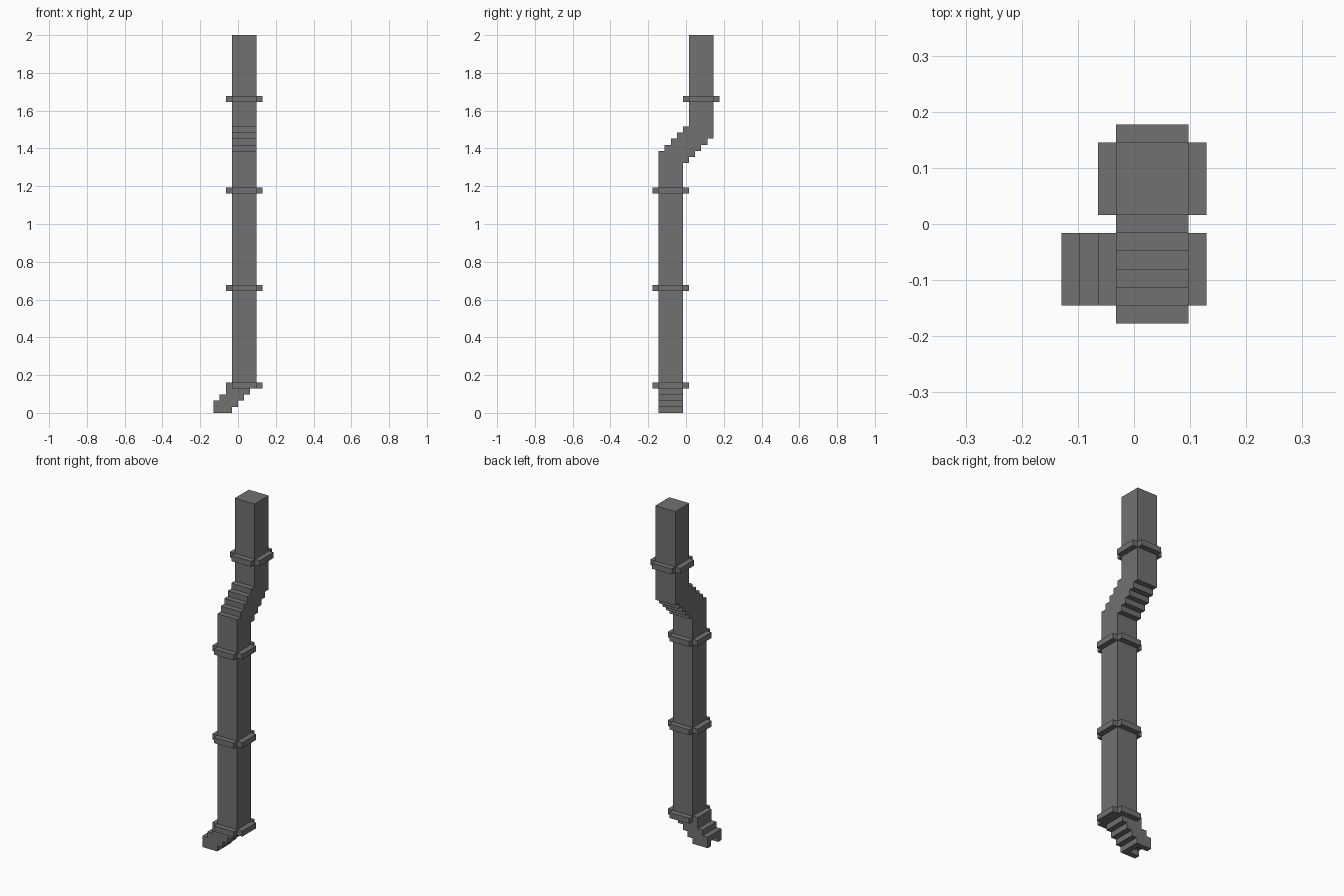
import bpy, bmesh
from mathutils import Vector

if "Cube" in bpy.data.objects:
    bpy.data.objects.remove(bpy.data.objects["Cube"])

U = 2 / 62  # block size: the drainpipe is 62 blocks tall

mat = bpy.data.materials.new("dark_grey_metal")
mat.diffuse_color = (0.165, 0.165, 0.165, 1)
mat.use_nodes = True
mat.node_tree.nodes["Principled BSDF"].inputs["Base Color"].default_value = mat.diffuse_color


def prism(name, profile, to3d, start, end):
    """Extrude a closed 2D profile (in blocks) from start to end."""
    bm = bmesh.new()
    face = bm.faces.new([bm.verts.new(Vector(to3d(a, b, start)) * U) for a, b in profile])
    res = bmesh.ops.extrude_face_region(bm, geom=[face])
    shift = (Vector(to3d(0, 0, end)) - Vector(to3d(0, 0, start))) * U
    verts = [g for g in res["geom"] if isinstance(g, bmesh.types.BMVert)]
    bmesh.ops.translate(bm, verts=verts, vec=shift)
    bmesh.ops.recalc_face_normals(bm, faces=bm.faces)
    me = bpy.data.meshes.new(name)
    bm.to_mesh(me)
    bm.free()
    me.materials.append(mat)
    ob = bpy.data.objects.new(name, me)
    bpy.context.collection.objects.link(ob)
    return ob


def along_x(a, b, c): return (c, a, b)
def along_y(a, b, c): return (a, c, b)
def along_z(a, b, c): return (a, b, c)


# main pipe: side profile with the stepped offset bend
side = [(-4.5, 4.5), (-0.5, 4.5), (-0.5, 41)]
for i in range(4):                       # underside steps, going up and back
    side += [(0.5 + i, 41 + i), (0.5 + i, 42 + i)]
side += [(4.5, 45), (4.5, 62), (0.5, 62), (0.5, 47)]
for i in range(4):                       # upper steps, going down and forward
    side += [(-0.5 - i, 47 - i), (-0.5 - i, 46 - i)]
side += [(-4.5, 43)]
prism("main_pipe", side, along_x, -1, 3)

# spout: stepped elbow leading to the left
elbow = [(-4, 1), (0, 1), (0, 2), (1, 2), (1, 3), (2, 3), (2, 4),
         (-2, 4), (-2, 3), (-3, 3), (-3, 2), (-4, 2)]
prism("spout", elbow, along_y, -4.5, -0.5)

# spout lip: bottom layer with an open mouth at the left end
lip = [(-4, -4.5), (-1, -4.5), (-1, -0.5), (-4, -0.5),
       (-4, -1.5), (-2, -1.5), (-2, -3.5), (-4, -3.5)]
prism("spout_lip", lip, along_z, 0, 1)

# collars: plus-shaped bands around the pipe (corners left out)
for n, (z, cy) in enumerate([(4, -2.5), (20, -2.5), (36, -2.5), (51, 2.5)]):
    quarter = [(3, -2), (3, 2), (2, 2)]
    plus = []
    for _ in range(4):
        plus += [(1 + a, cy + b) for a, b in quarter]
        quarter = [(-b, a) for a, b in quarter]
    prism(f"collar_{n + 1}", plus, along_z, z, z + 1)
